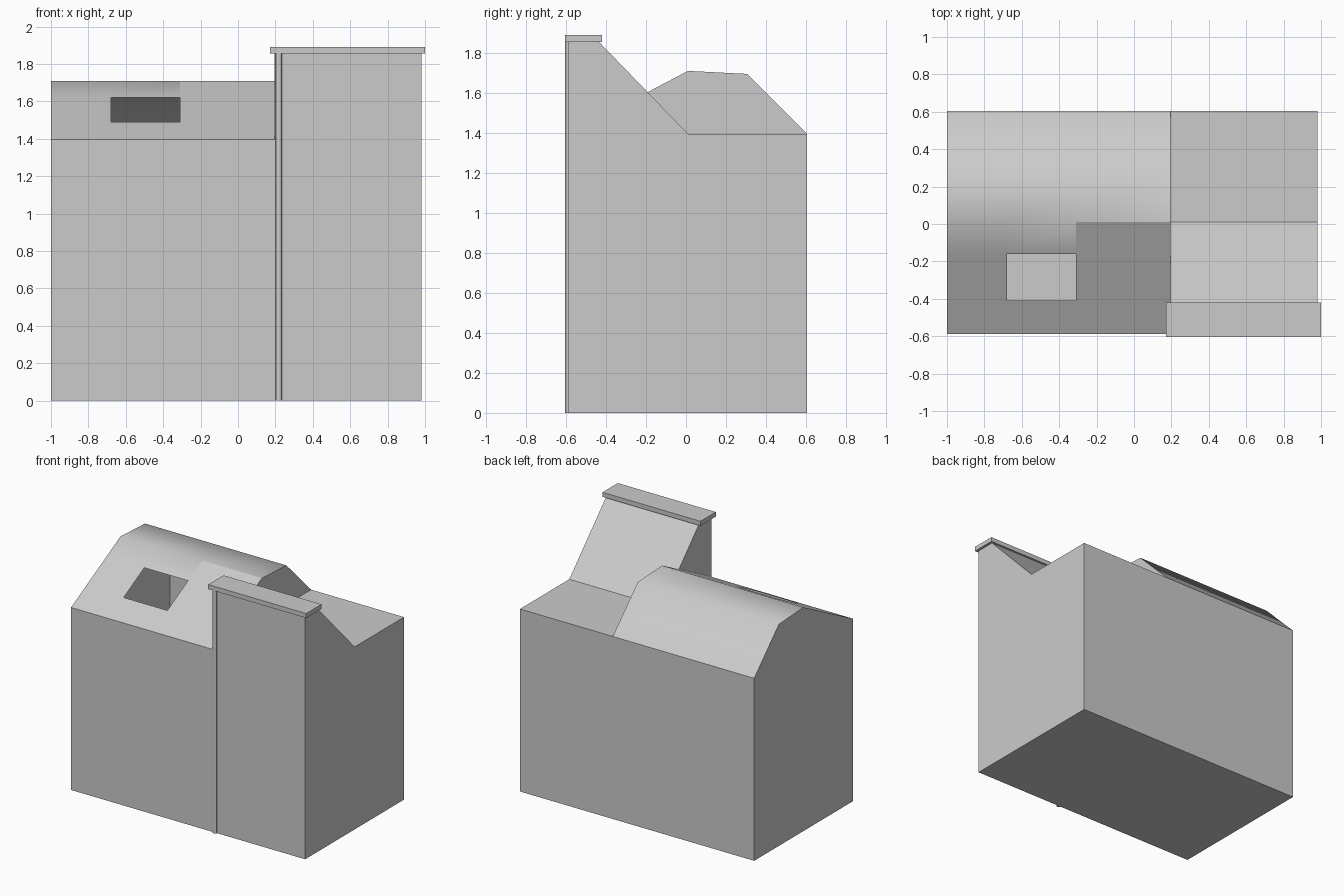
import bpy, bmesh
from mathutils import Vector

if "Cube" in bpy.data.objects:
    bpy.data.objects.remove(bpy.data.objects["Cube"])

L, M, R = -1.0, 0.195, 0.98          # left end, party line, right end
F, B, EAVE = -0.588, 0.605, 1.395    # front, back, eaves height


def shell(name, faces, inside):
    """Build an open shell; every face is turned away from the inside point."""
    bm = bmesh.new()
    for pts, smooth in faces:
        f = bm.faces.new([bm.verts.new(p) for p in pts])
        f.smooth = smooth
        f.normal_update()
        if f.normal.dot(f.calc_center_median() - Vector(inside)) < 0:
            f.normal_flip()
    # weld only the smooth faces so that flat panels keep crisp borders
    sv = list({v for f in bm.faces if f.smooth for v in f.verts})
    bmesh.ops.remove_doubles(bm, verts=sv, dist=1e-4)
    me = bpy.data.meshes.new(name)
    bm.to_mesh(me)
    bm.free()
    ob = bpy.data.objects.new(name, me)
    bpy.context.collection.objects.link(ob)
    return ob


def strip(x0, x1, a, b):
    """Quad between two (y, z) profile points from x0 to x1."""
    return [(x0, *a), (x1, *a), (x1, *b), (x0, *b)]


def box(name, lo, hi):
    bpy.ops.mesh.primitive_cube_add(size=1, location=[(a + b) / 2 for a, b in zip(lo, hi)])
    ob = bpy.context.object
    ob.name = name
    ob.scale = [b - a for a, b in zip(lo, hi)]
    return ob


# hollow walls and floor
walls = [([(x, F, 0), (x, B, 0), (x, B, EAVE), (x, F, EAVE)], False) for x in (L, R)]
walls += [(strip(L, R, (y, 0), (y, EAVE)), False) for y in (F, B)]
walls.append((strip(L, R, (F, 0), (B, 0)), False))
shell("house_walls", walls, (0, 0, 0.7))

# left roof with an open skylight hole
ridge, knee = (0.01, 1.71), (0.305, 1.695)


def on_slope(y):
    return (y, EAVE + (ridge[1] - EAVE) * (y - F) / (ridge[0] - F))


xs = [L, -0.68, -0.31, M]
ys = [F, -0.41, -0.16, ridge[0]]
roof = []
for i in range(3):
    for a, b in ((ridge, knee), (knee, (B, EAVE))):
        roof.append((strip(xs[i], xs[i + 1], a, b), True))
for i in range(2):
    for j in range(3):
        if (i, j) != (1, 1):
            roof.append((strip(xs[i], xs[i + 1], on_slope(ys[j]), on_slope(ys[j + 1])), True))
roof.append((strip(xs[2], M, on_slope(F), ridge), False))
for x in (L, M):
    roof.append(([(x, *p) for p in ((F, EAVE), ridge, knee, (B, EAVE))], False))
shell("left_roof", roof, (-0.4, 0, 1.3))

# right part: tall front parapet, sloped back, flat roof
top_front, top_back, foot = (F, 1.857), (-0.437, 1.857), (0.01, EAVE)
prof = [(F, EAVE), top_front, top_back, foot, (B, EAVE)]
right = [(strip(M, R, a, b), False) for a, b in zip(prof, prof[1:])]
right += [([(x, *p) for p in prof[:4]], False) for x in (M, R)]
shell("right_roof", right, (0.6, -0.3, 1.3))

# coping slab on the parapet
box("parapet_cap", (0.172, -0.605, 1.855), (1.0, -0.42, 1.89))

# drainpipe on the front
bpy.ops.mesh.primitive_cylinder_add(vertices=12, radius=0.018, depth=1.857,
                                    location=(0.218, F + 0.001, 0.9285))
bpy.context.object.name = "drainpipe"
bpy.ops.object.shade_smooth_by_angle()
